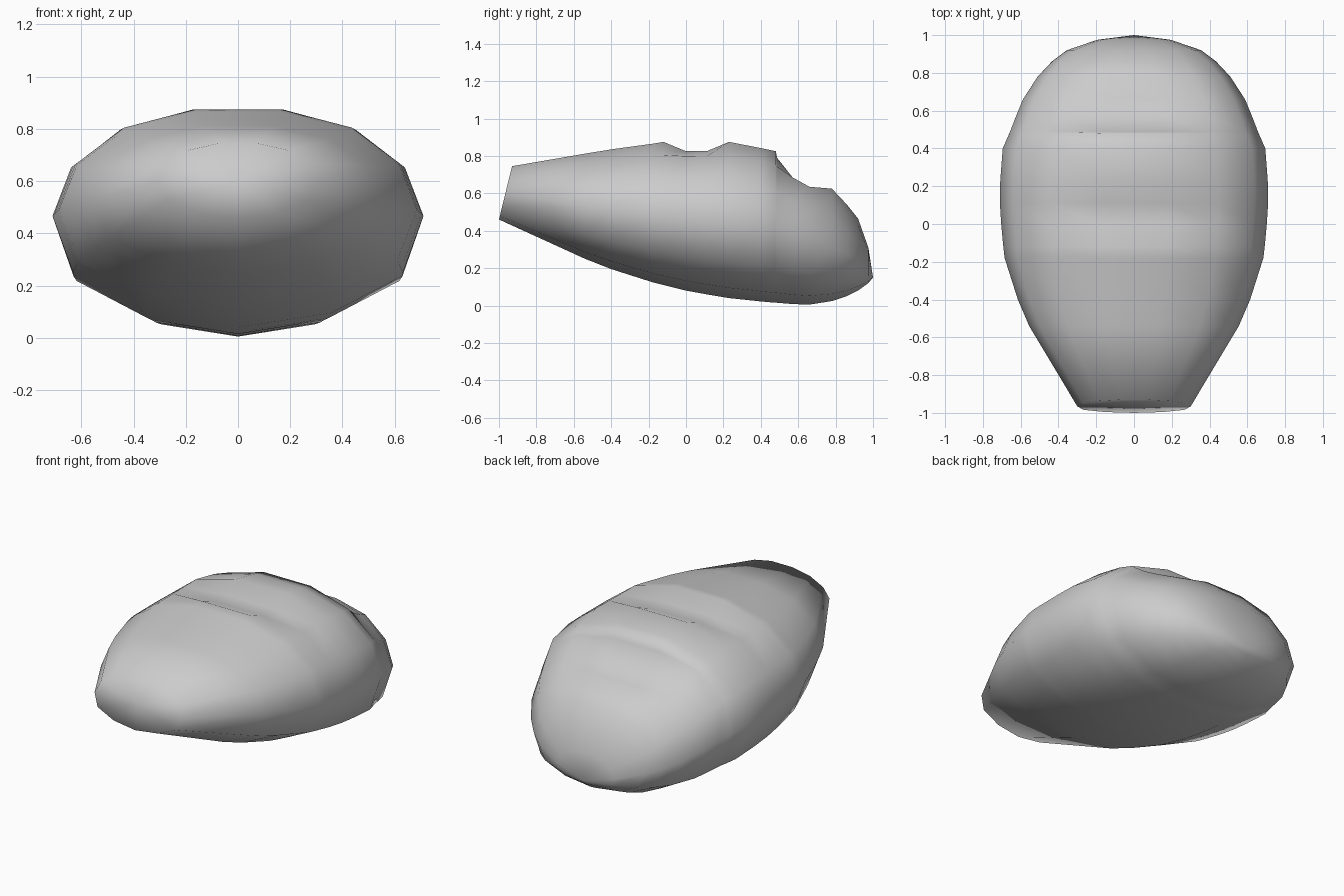
import bpy, bmesh

# Unit half cross-section: (width factor, height factor), bottom centre up to the crown
HALF = [(0, -1), (0.5, -0.87), (0.89, -0.53), (1, 0), (0.9, 0.46), (0.63, 0.82), (0.24, 1)]
RING = HALF + [(-w, h) for w, h in reversed(HALF[1:])]

# Stations: y, half width, bottom, widest height, crown height, flattened top
STATIONS = [
    (-0.54, 0.555, 0.25, 0.53, 0.812, 0.812),
    (-0.40, 0.615, 0.195, 0.515, 0.835, 0.835),
    (-0.18, 0.685, 0.125, 0.49, 0.865, 0.865),
    (-0.12, 0.692, 0.11, 0.485, 0.875, 0.875),
    (0.0, 0.703, 0.08, 0.475, 0.87, 0.825),
    (0.11, 0.71, 0.06, 0.467, 0.87, 0.825),
    (0.23, 0.708, 0.04, 0.46, 0.875, 0.875),
    (0.40, 0.695, 0.022, 0.44, 0.842, 0.842),
    (0.48, 0.66, 0.015, 0.42, 0.825, 0.825),
    (0.487, 0.657, 0.015, 0.42, 0.815, 0.79),
    (0.57, 0.625, 0.008, 0.395, 0.765, 0.685),
    (0.66, 0.588, 0.005, 0.365, 0.70, 0.635),
    (0.78, 0.51, 0.024, 0.315, 0.635, 0.625),
    (0.86, 0.435, 0.05, 0.28, 0.54, 0.54),
    (0.92, 0.355, 0.08, 0.25, 0.465, 0.465),
    (0.975, 0.195, 0.12, 0.20, 0.31, 0.31),
]

bm = bmesh.new()


def ring(y, w, low, mid, crown, top, lean=0.0):
    verts = []
    for fx, fz in RING:
        z = min(top, mid + fz * ((crown - mid) if fz > 0 else (mid - low)))
        verts.append(bm.verts.new((fx * w, y + lean * (z - low), z)))
    return verts


def fan(verts, tip):
    c = bm.verts.new(tip)
    for a, b in zip(verts, verts[1:] + verts[:1]):
        bm.faces.new((a, b, c))


# Leaning front opening followed by the lofted shell
rings = [ring(-1.0, 0.30, 0.46, 0.60, 0.745, 0.745, lean=0.245)]
rings += [ring(*s) for s in STATIONS]
for r, s in zip(rings, rings[1:]):
    for i in range(len(r)):
        j = (i + 1) % len(r)
        bm.faces.new((r[i], r[j], s[j], s[i]))

# Front face and rounded rear tip
fan(rings[0], (0, -0.965, 0.602))
fan(rings[-1], (0, 1.0, 0.15))

bmesh.ops.recalc_face_normals(bm, faces=bm.faces[:])
for f in bm.faces:
    f.smooth = True
mesh = bpy.data.meshes.new("shell")
bm.to_mesh(mesh)
bm.free()
bpy.context.collection.objects.link(bpy.data.objects.new("shell", mesh))
